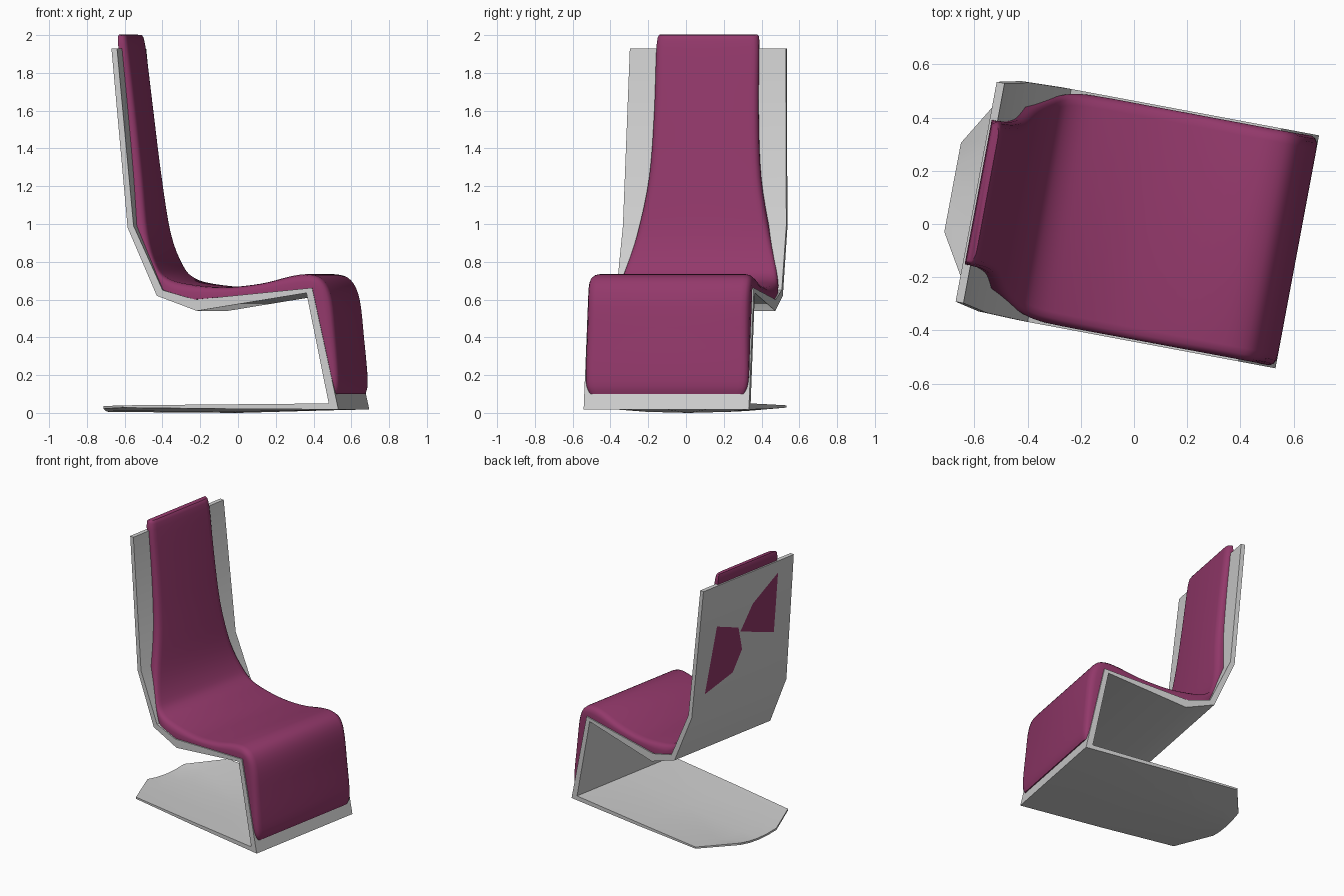
import bpy, bmesh, math
from mathutils import Vector, Matrix

if "Cube" in bpy.data.objects:
    bpy.data.objects.remove(bpy.data.objects["Cube"])

TURN = Matrix.Rotation(math.radians(-10.6), 4, 'Z')   # the chair stands slightly turned
MID = 0.01


def material(name, rgb):
    m = bpy.data.materials.new(name)
    m.diffuse_color = (*rgb, 1)
    m.use_nodes = True
    m.node_tree.nodes["Principled BSDF"].inputs["Base Color"].default_value = m.diffuse_color
    return m


PURPLE = material("plum_fabric", (0.29, 0.04, 0.145))
GREY = material("light_grey_shell", (0.62, 0.62, 0.62))


def finish(name, bm, mat, angle=35):
    me = bpy.data.meshes.new(name)
    bm.to_mesh(me)
    bm.free()
    me.materials.append(mat)
    me.transform(TURN)
    ob = bpy.data.objects.new(name, me)
    bpy.context.collection.objects.link(ob)
    bpy.ops.object.select_all(action='DESELECT')
    ob.select_set(True)
    bpy.context.view_layer.objects.active = ob
    bpy.ops.object.shade_smooth_by_angle(angle=math.radians(angle))
    return ob


def loft(name, rings, mat, angle):
    """Skin a list of closed point rings and cap both ends."""
    bm = bmesh.new()
    vs = [[bm.verts.new(p) for p in ring] for ring in rings]
    n = len(vs[0])
    for a, b in zip(vs, vs[1:]):
        for i in range(n):
            j = (i + 1) % n
            bm.faces.new((a[i], a[j], b[j], b[i]))
    bm.faces.new(vs[0])
    bm.faces.new(vs[-1])
    bmesh.ops.recalc_face_normals(bm, faces=bm.faces)
    return finish(name, bm, mat, angle)


def catmull(p, steps):
    out = []
    for i in range(len(p) - 1):
        a, b, c, d = p[max(i - 1, 0)], p[i], p[i + 1], p[min(i + 2, len(p) - 1)]
        for k in range(steps):
            t = k / steps
            out.append([0.5 * (2 * q + (r - o) * t + (2 * o - 5 * q + 4 * r - s) * t * t
                               + (3 * q - o - 3 * r + s) * t ** 3)
                        for o, q, r, s in zip(a, b, c, d)])
    return out + [list(p[-1])]


# Shell: one folded sheet; under side u,z / upper side u,z / half width / dish depth
shell = [(-.605, 1.93, -.575, 1.93, .42, 0),
         (-.514, .98, -.482, .99, .44, 0),
         (-.356, .62, -.325, .65, .445, 0),
         (-.14, .54, -.15, .60, .445, 0),
         (.45, .635, .48, .662, .445, 0),
         (.57, .05, .622, .018, .445, 0),
         (.0, .045, .0, .022, .44, .022),
         (-.54, .04, -.54, .028, .43, .024),
         (-.695, .036, -.695, .022, .17, .018)]
fr = [-1, -.5, 0, .5, 1]
rings = []
for au, az, bu, bz, w, dip in shell:
    lower = [(au, MID + f * w, az - dip * (1 - f * f)) for f in fr]
    upper = [(bu, MID + f * w, bz - dip * (1 - f * f)) for f in reversed(fr)]
    rings.append(lower + upper)
loft("folded_shell", rings, GREY, 30)

# Cushion: back u,z / front u,z / half width, from headrest to shin pad
cushion = [(-.585, 2.0, -.562, 2.0, .255),
           (-.597, 1.96, -.545, 1.94, .275),
           (-.557, 1.6, -.503, 1.6, .28),
           (-.523, 1.25, -.462, 1.25, .30),
           (-.475, .95, -.423, .95, .355),
           (-.385, .74, -.37, .785, .405),
           (-.30, .63, -.31, .715, .43),
           (-.2, .60, -.2, .682, .437),
           (.0, .615, .0, .665, .437),
           (.2, .63, .2, .685, .437),
           (.36, .645, .36, .724, .437),
           (.46, .655, .46, .733, .437),
           (.475, .66, .535, .70, .437),
           (.487, .62, .58, .60, .437),
           (.535, .38, .603, .40, .437),
           (.577, .17, .622, .17, .437),
           (.589, .10, .612, .10, .415)]
half = [(0, 0), (0, .5), (.008, .78), (.022, .94), (.045, 1)]   # edge inset, depth
rings = []
for au, az, bu, bz, w in catmull(cushion, 4):
    sec = [(-(w - d), t) for d, t in half] + [(w - d, t) for d, t in reversed(half)]
    rings.append([(au + (bu - au) * t, MID + v, az + (bz - az) * t) for v, t in sec])
loft("seat_cushion", rings, PURPLE, 40)

# Fabric patches showing through the rear of the back panel (across, down)
patches = [[(.10, .846), (.18, .33), (.427, .411), (.486, .60), (.40, .76)],
           [(.831, .093), (.835, .57), (.452, .45), (.57, .263)]]
for i, pts in enumerate(patches):
    bm = bmesh.new()
    f = bm.faces.new([bm.verts.new((-.609 + .091 * t, .43 - .84 * s, 1.93 - .95 * t))
                      for s, t in pts])
    f.normal_update()
    if f.normal.x > 0:
        f.normal_flip()
    finish(f"rear_patch_{i + 1}", bm, PURPLE)
